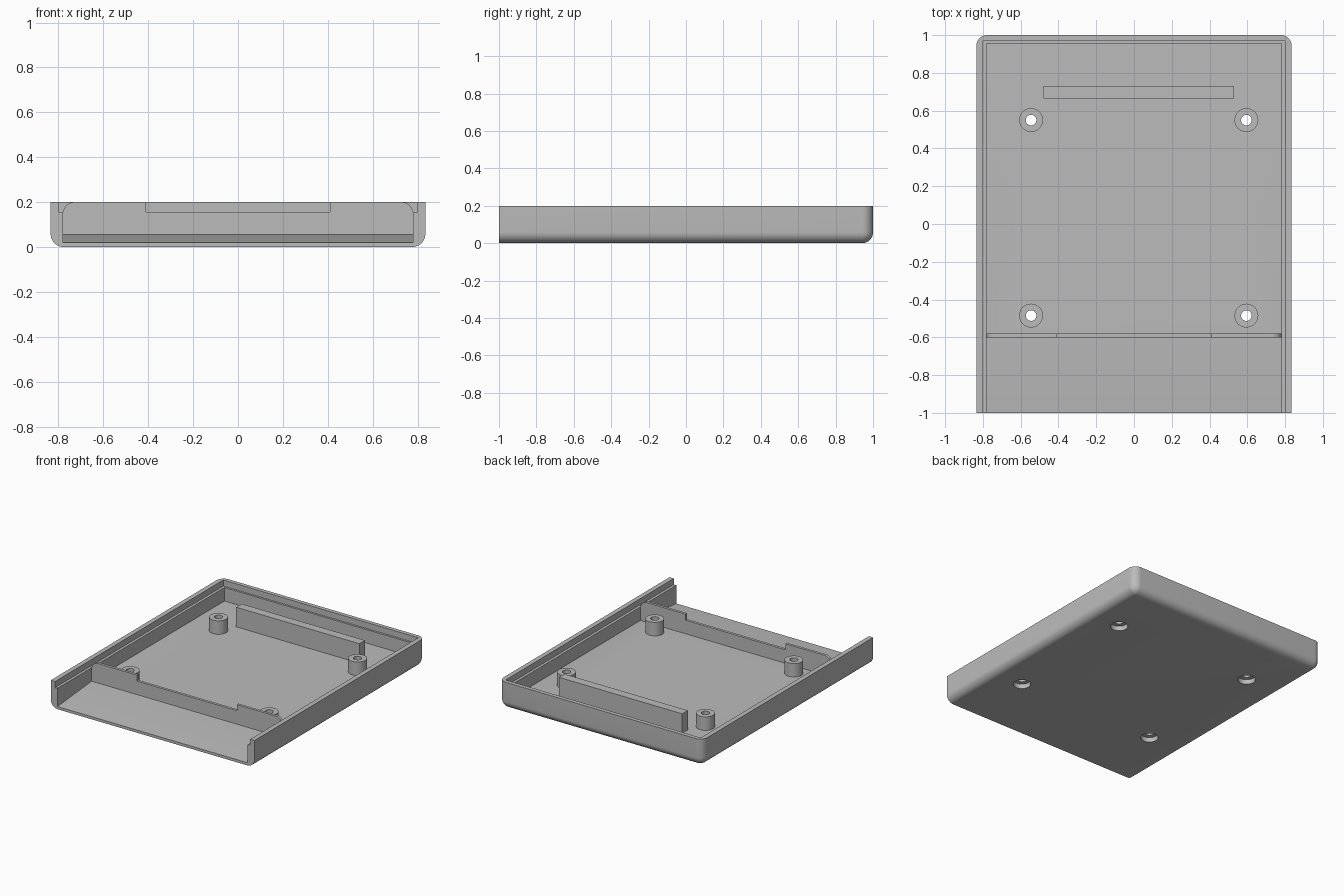
import bpy, bmesh, math
from mathutils import Vector

if "Cube" in bpy.data.objects:
    bpy.data.objects.remove(bpy.data.objects["Cube"], do_unlink=True)

W, H = 0.835, 0.2          # half width and height of the tray
INNER, FLOOR = 0.78, 0.055  # half width of cavity, floor height
STEP = 0.155               # height of rim step, bosses and notch

grey = bpy.data.materials.new("plain grey")
grey.use_nodes = True
grey.diffuse_color = (0.5, 0.5, 0.5, 1)
grey.node_tree.nodes["Principled BSDF"].inputs["Base Color"].default_value = (0.5, 0.5, 0.5, 1)


def finish(name, bm):
    bmesh.ops.recalc_face_normals(bm, faces=bm.faces)
    mesh = bpy.data.meshes.new(name)
    bm.to_mesh(mesh)
    bm.free()
    mesh.materials.append(grey)
    obj = bpy.data.objects.new(name, mesh)
    bpy.context.collection.objects.link(obj)
    return obj


def prism(name, points, place, start, end):
    """Extrude a 2D outline; place(u, v, t) maps it into space."""
    bm = bmesh.new()
    face = bm.faces.new([bm.verts.new(place(u, v, start)) for u, v in points])
    new = bmesh.ops.extrude_face_region(bm, geom=[face])["geom"]
    move = Vector(place(0, 0, end)) - Vector(place(0, 0, start))
    bmesh.ops.translate(bm, vec=move, verts=[g for g in new if isinstance(g, bmesh.types.BMVert)])
    return finish(name, bm)


def along_x(u, v, t): return (t, u, v)
def along_y(u, v, t): return (u, t, v)


def block(name, x0, x1, y0, y1, z0, z1):
    return prism(name, [(x0, z0), (x1, z0), (x1, z1), (x0, z1)], along_y, y0, y1)


def lathe(name, profile, x, y, sides=48):
    bm = bmesh.new()
    rings = [[bm.verts.new((x + r * math.cos(a), y + r * math.sin(a), z))
              for a in [2 * math.pi * i / sides for i in range(sides)]] for r, z in profile]
    for low, high in zip(rings, rings[1:]):
        for i in range(sides):
            j = (i + 1) % sides
            bm.faces.new((low[i], low[j], high[j], high[i]))
    return bm, rings


def cut(target, cutter):
    cutter.hide_render = True
    mod = target.modifiers.new(cutter.name, 'BOOLEAN')
    mod.operation, mod.solver, mod.object = 'DIFFERENCE', 'EXACT', cutter
    bpy.context.view_layer.objects.active = target
    bpy.ops.object.modifier_apply(modifier=mod.name)
    bpy.data.objects.remove(cutter, do_unlink=True)


def smooth(obj):
    bpy.ops.object.select_all(action='DESELECT')
    obj.select_set(True)
    bpy.context.view_layer.objects.active = obj
    bpy.ops.object.shade_smooth_by_angle(angle=math.radians(30))


# Tray: rounded bottom edges and back corners, flat front and top
bm = bmesh.new()
bmesh.ops.create_cube(bm, size=1)
for v in bm.verts:
    v.co = (v.co.x * 2 * W, v.co.y * 2, (v.co.z + 0.5) * H)
rounded = []
for e in bm.edges:
    mid = (e.verts[0].co + e.verts[1].co) / 2
    if (mid.z < 0.01 and mid.y > -0.9) or (mid.y > 0.9 and abs(mid.x) > 0.5 and mid.z < 0.15):
        rounded.append(e)
bmesh.ops.bevel(bm, geom=rounded, offset=0.058, offset_type='OFFSET', segments=10,
                profile=0.5, affect='EDGES', clamp_overlap=True)
tray = finish("tray", bm)

# Hollow with a sloping front floor, then the stepped rim
cut(tray, prism("cavity", [(-1.1, 0.011), (-0.6, FLOOR), (0.955, FLOOR), (0.955, 0.3), (-1.1, 0.3)],
                along_x, -INNER, INNER))
cut(tray, block("rim_step", -0.8, 0.8, -1.1, 0.97, STEP, 0.3))

# Screw bosses with recessed holes underneath
number = 0
for x in (-0.545, 0.595):
    for y in (0.55, -0.485):
        number += 1
        bm, rings = lathe("hole", [(0.06, -0.05), (0.06, 0.035), (0.028, 0.035), (0.028, 0.1)], x, y)
        bm.faces.new(rings[0])
        bm.faces.new(rings[-1])
        cut(tray, finish("screw_hole", bm))
        bm, rings = lathe("boss", [(0.063, FLOOR), (0.063, STEP), (0.028, STEP), (0.028, FLOOR)], x, y)
        smooth(finish("screw_boss_%d" % number, bm))
smooth(tray)

# Front divider with rounded shoulders and a wide notch
r = 0.05
arc = [(INNER - r + r * math.cos(a), H - r + r * math.sin(a))
       for a in [math.pi / 2 * i / 10 for i in range(11)]]
half = [(INNER, FLOOR)] + arc + [(0.41, H), (0.41, STEP)]
outline = half + [(-u, v) for u, v in reversed(half)]
smooth(prism("front_divider", outline, along_y, -0.6, -0.58))

# Upright rib near the back
block("back_rib", -0.48, 0.53, 0.665, 0.73, FLOOR, H)
